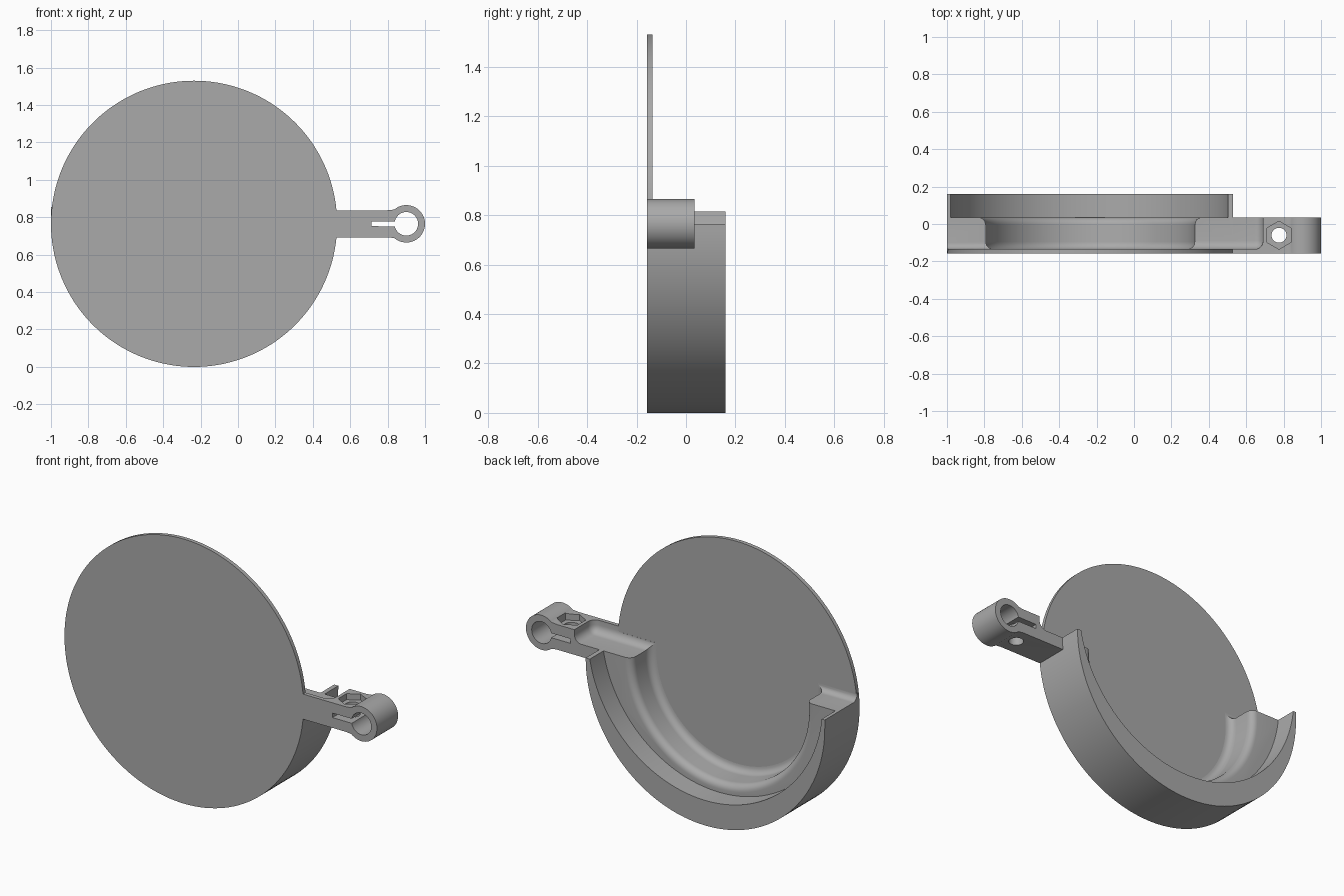
import bpy, bmesh, math
from mathutils import Vector, Matrix

if "Cube" in bpy.data.objects:
    bpy.data.objects.remove(bpy.data.objects["Cube"], do_unlink=True)

R, CX, CZ = 0.765, -0.235, 0.765      # disc radius and centre
FRONT, FLOOR, LEDGE, BACK = -0.158, -0.135, 0.035, 0.16
BX, BOLT_X, BOLT_Y = 0.9, 0.775, -0.06  # clamp barrel and bolt positions

grey = bpy.data.materials.new("plain grey")
grey.use_nodes = True
grey.diffuse_color = (0.4, 0.4, 0.4, 1)
grey.node_tree.nodes["Principled BSDF"].inputs["Base Color"].default_value = (0.4, 0.4, 0.4, 1)


def finish(name, bm):
    bmesh.ops.recalc_face_normals(bm, faces=bm.faces)
    mesh = bpy.data.meshes.new(name)
    bm.to_mesh(mesh)
    bm.free()
    mesh.materials.append(grey)
    ob = bpy.data.objects.new(name, mesh)
    bpy.context.collection.objects.link(ob)
    return ob


def arc(cx, cy, r, a0, a1, n):
    return [(cx + r * math.cos(math.radians(a0 + (a1 - a0) * i / n)),
             cy + r * math.sin(math.radians(a0 + (a1 - a0) * i / n))) for i in range(n + 1)]


def prism(name, outline, y0, y1):
    """Extrude an x-z outline along y."""
    bm = bmesh.new()
    face = bm.faces.new([bm.verts.new((x, y0, z)) for x, z in outline])
    moved = bmesh.ops.extrude_face_region(bm, geom=[face])["geom"]
    bmesh.ops.translate(bm, vec=(0, y1 - y0, 0),
                        verts=[v for v in moved if isinstance(v, bmesh.types.BMVert)])
    return finish(name, bm)


def lathe(name, profile, steps):
    """Turn a radius-y profile around the disc axis."""
    bm = bmesh.new()
    verts = [bm.verts.new((CX + r, y, CZ)) for r, y in profile]
    edges = [bm.edges.new(pair) for pair in zip(verts, verts[1:])]
    bmesh.ops.spin(bm, geom=verts + edges, cent=(CX, 0, CZ), axis=(0, 1, 0),
                   angle=math.tau, steps=steps)
    bmesh.ops.remove_doubles(bm, verts=bm.verts, dist=1e-4)
    return finish(name, bm)


def post(name, sides, r, z0, z1):
    """Upright cylinder on the bolt axis, with a corner facing the back."""
    bm = bmesh.new()
    bmesh.ops.create_cone(bm, cap_ends=True, segments=sides, radius1=r, radius2=r,
                          depth=z1 - z0, matrix=Matrix.Translation((BOLT_X, BOLT_Y, (z0 + z1) / 2)))
    return finish(name, bm)


def activate(ob):
    bpy.ops.object.select_all(action="DESELECT")
    ob.select_set(True)
    bpy.context.view_layer.objects.active = ob


def rounded_box(name, low, high, r):
    bm = bmesh.new()
    bmesh.ops.create_cube(bm, size=1)
    low, high = Vector(low), Vector(high)
    for v in bm.verts:
        v.co = [(a + b) / 2 + c * (b - a) for a, b, c in zip(low, high, v.co)]
    bmesh.ops.bevel(bm, geom=bm.edges[:], offset=r, segments=6, profile=0.5, affect="EDGES")
    return finish(name, bm)


def cut(ob, cutters):
    activate(ob)
    for c in cutters:
        c.hide_render = True
        mod = ob.modifiers.new("cut", "BOOLEAN")
        mod.operation, mod.solver, mod.object = "DIFFERENCE", "EXACT", c
        bpy.ops.object.modifier_apply(modifier=mod.name)


def smooth(ob):
    activate(ob)
    bpy.ops.object.shade_smooth_by_angle(angle=math.radians(30))


# Thin round front disc
disc = prism("front_disc", arc(CX, CZ, R, 0, 357.5, 143), FRONT, FLOOR)

# Half-round tray, one end higher than the other
outline = arc(CX, CZ, R, 180, 360, 72) + [
    (CX + R, CZ + 0.04), (CX, CZ + 0.04), (CX, CZ + 0.09), (CX - R, CZ + 0.09)]
tray = prism("half_tray", outline, FLOOR - 0.01, BACK)

# Round pocket with a filleted floor and rounded lip
f = 0.04
pocket_profile = ([(0, -0.3), (0.52, -0.3)] + arc(0.52, FLOOR + f, f, -90, 0, 6)
                  + arc(0.56 + f, LEDGE - f, f, 180, 90, 6) + [(0.6, 0.3), (0, 0.3)])
pocket = lathe("pocket_cutter", pocket_profile, 120)
# Raised, offset opening that leaves a crescent rim
opening = prism("opening_cutter", arc(CX, CZ + 0.13, 0.75, 0, 357.5, 143), LEDGE, 0.3)
# Filleted cuts that level the two ends of the tray
low_end = rounded_box("low_end_cutter", (CX - 0.02, FLOOR, CZ), (0.69, 0.4, 1.2), 0.045)
high_end = rounded_box("high_end_cutter", (-1.3, FLOOR, CZ + 0.05), (CX + 0.02, 0.4, 1.2), 0.035)
cut(tray, [pocket, opening, low_end, high_end])

# Side arm ending in a clamp barrel
half = 0.0725
neck = [(0.522, half), (0.8, half), (0.82, half + 0.002)]
arm_outline = ([(x, CZ - z) for x, z in neck] + arc(BX, CZ, 0.1, -130, 130, 48)
               + [(x, CZ + z) for x, z in reversed(neck)])
arm = prism("clamp_arm", arm_outline, FRONT, LEDGE)

# Keyhole slot, bolt hole and hexagonal nut recess
s = 0.013
keyhole = prism("keyhole_cutter", [(0.715, CZ - s)] + arc(BX, CZ, 0.063, -168, 168, 48)
                + [(0.715, CZ + s)], -0.3, 0.2)
bolt_hole = post("bolt_hole_cutter", 32, 0.04, 0.6, 0.95)
nut = post("nut_recess_cutter", 6, 0.075, CZ + half - 0.035, 0.95)
cut(arm, [low_end, keyhole, bolt_hole, nut])

for helper in (pocket, opening, low_end, high_end, keyhole, bolt_hole, nut):
    bpy.data.objects.remove(helper, do_unlink=True)
for part in (disc, tray, arm):
    smooth(part)
